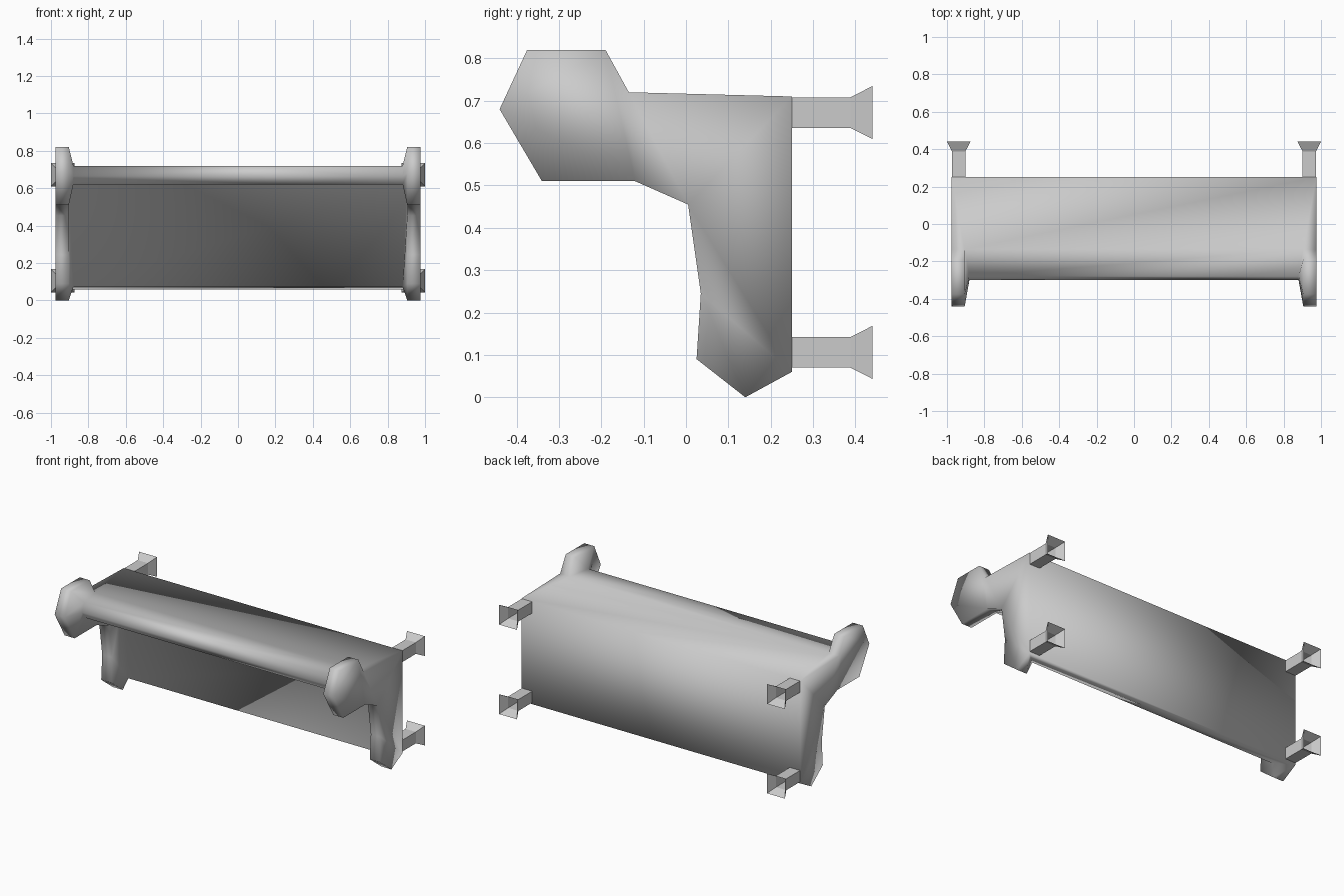
import bpy
import bmesh

if "Cube" in bpy.data.objects:
    bpy.data.objects.remove(bpy.data.objects["Cube"], do_unlink=True)

grey = bpy.data.materials.new("light grey")
grey.use_nodes = True
grey.diffuse_color = (0.6, 0.6, 0.6, 1)
grey.node_tree.nodes["Principled BSDF"].inputs["Base Color"].default_value = grey.diffuse_color


def build(name, loops, caps, smooth):
    """Bridge matching loops of points into one skin, with optional end caps."""
    bm = bmesh.new()
    rings = [[bm.verts.new(p) for p in loop] for loop in loops]
    for a, b in zip(rings, rings[1:]):
        n = len(a)
        for i in range(n):
            j = (i + 1) % n
            bm.faces.new((a[i], a[j], b[j], b[i]))
    for ring in (rings[0], rings[-1]):
        for cap in caps:
            bm.faces.new([ring[i] for i in cap])
    bmesh.ops.remove_doubles(bm, verts=bm.verts, dist=0.0005)
    if caps:
        bmesh.ops.recalc_face_normals(bm, faces=bm.faces)
    for face in bm.faces:
        face.smooth = smooth
    mesh = bpy.data.meshes.new(name)
    bm.to_mesh(mesh)
    bm.free()
    mesh.materials.append(grey)
    obj = bpy.data.objects.new(name, mesh)
    bpy.context.collection.objects.link(obj)


# Side outline of the end brackets (y, z)
bracket = [(-0.375, 0.82), (-0.19, 0.82), (-0.135, 0.72), (0.25, 0.71),
           (0.25, 0.06), (0.14, 0), (0.025, 0.09), (0.035, 0.245),
           (0.005, 0.455), (-0.12, 0.51), (-0.34, 0.51), (-0.44, 0.68)]
OUTER, RIM, INNER = 0.975, 0.905, 0.88
BACK_CORNERS = (3, 4)

# Slim shelf panel (x, y, z), each point facing one bracket point
shelf_top = (RIM, -0.135, 0.72)
inner_corner = (RIM, 0.15, 0.62)
foot = (INNER, 0.16, 0.073)
panel = [(INNER, -0.28, 0.72), shelf_top, shelf_top,
         (OUTER, 0.25, 0.71), (OUTER, 0.25, 0.06),
         foot, foot, foot, inner_corner, inner_corner,
         (INNER, -0.27, 0.62), (INNER, -0.3, 0.665)]

# Shelf with its flared end brackets in one smooth skin
outer = [(OUTER, y, z) for y, z in bracket]
rim = [(OUTER if i in BACK_CORNERS else RIM, y, z)
       for i, (y, z) in enumerate(bracket)]
half = [outer, rim, panel]
mirrored = [[(-x, y, z) for x, y, z in loop] for loop in half]
build("shelf_body", mirrored + half[::-1],
      caps=[(0, 1, 2, 9, 10, 11), (2, 3, 8, 9), (3, 4, 5, 6, 7, 8)], smooth=True)


# Open square wall mounts that flare at the back
def square(cx, cz, size, y):
    return [(cx + sx * size, y, cz + sz * size)
            for sx, sz in ((-1, -1), (1, -1), (1, 1), (-1, 1))]


for side, sx in (("left", 1), ("right", -1)):
    for level, cz in (("upper", 0.672), ("lower", 0.106)):
        x = sx * 0.9375
        loops = [square(x, cz, size, y)
                 for size, y in ((0.036, 0.25), (0.036, 0.388), (0.0625, 0.44))]
        build(f"{level}_{side}_wall_mount", loops, caps=[], smooth=False)
